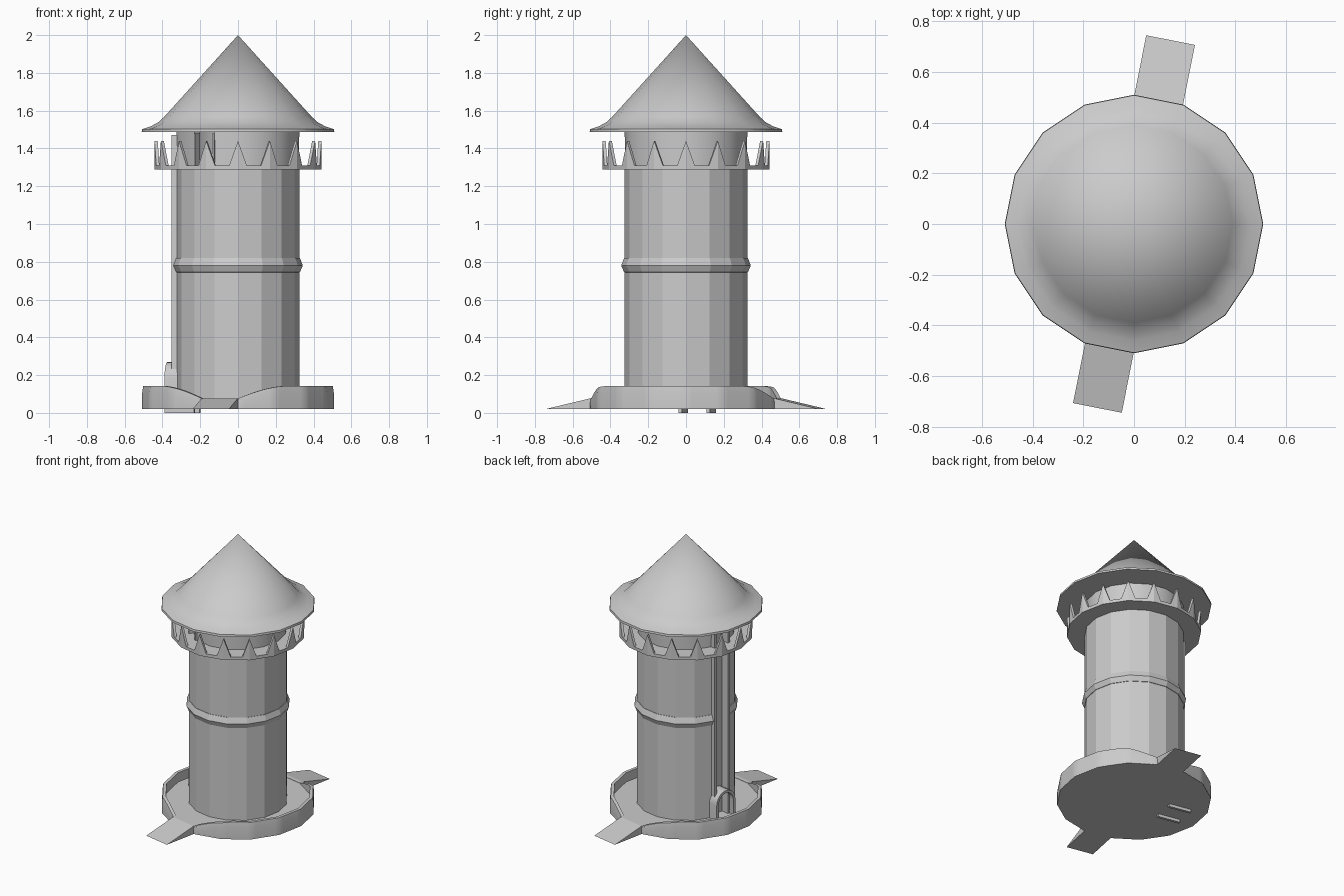
import bpy, bmesh, math
from mathutils import Matrix, Vector

if "Cube" in bpy.data.objects:
    bpy.data.objects.remove(bpy.data.objects["Cube"])

SIDES = 16
STEP = 2 * math.pi / SIDES
FLOOR, RIM, BOTTOM = 0.075, 0.14, 0.02
SLOT, DOORWAY, RAMPS = 7, 10, (3, 11)   # side numbers, counted from +x

stone = bpy.data.materials.new("stone_grey")
stone.use_nodes = True
stone.diffuse_color = (0.6, 0.6, 0.6, 1)
stone.node_tree.nodes["Principled BSDF"].inputs["Base Color"].default_value = (0.6, 0.6, 0.6, 1)


def finish(name, bm, smooth=0):
    bmesh.ops.remove_doubles(bm, verts=bm.verts, dist=0.0001)
    bmesh.ops.recalc_face_normals(bm, faces=bm.faces)
    mesh = bpy.data.meshes.new(name)
    bm.to_mesh(mesh)
    bm.free()
    mesh.materials.append(stone)
    obj = bpy.data.objects.new(name, mesh)
    bpy.context.collection.objects.link(obj)
    if smooth:
        bpy.ops.object.select_all(action="DESELECT")
        bpy.context.view_layer.objects.active = obj
        obj.select_set(True)
        bpy.ops.object.shade_smooth_by_angle(angle=math.radians(smooth))
    return obj


def polar(r, angle, z):
    return Vector((r * math.cos(angle), r * math.sin(angle), z))


def lathe(name, profile, skip=(), smooth=0):
    """Sweep a closed (radius, z) profile round the tower, leaving some sides open."""
    bm = bmesh.new()
    rings = [[bm.verts.new(polar(r, i * STEP, z)) for r, z in profile] for i in range(SIDES)]
    n = len(profile)
    for i in range(SIDES):
        if i in skip:
            continue
        a, b = rings[i], rings[(i + 1) % SIDES]
        for k in range(n):
            m = (k + 1) % n
            if profile[k][0] + profile[m][0] > 0:
                bm.faces.new((a[k], a[m], b[m], b[k]))
        if (i - 1) % SIDES in skip:
            bm.faces.new(a)
        if (i + 1) % SIDES in skip:
            bm.faces.new(b)
    bmesh.ops.dissolve_degenerate(bm, edges=bm.edges, dist=0.0001)
    return finish(name, bm, smooth)


def extrude_outline(name, outline, depth, side, offset, smooth=0):
    """Extrude a (tangent, z) outline outward along the middle direction of a side."""
    bm = bmesh.new()
    turn = Matrix.Rotation((side + 0.5) * STEP, 4, "Z")
    face = bm.faces.new([bm.verts.new(turn @ Vector((offset, t, z))) for t, z in outline])
    out = bmesh.ops.extrude_face_region(bm, geom=[face])
    moved = [v for v in out["geom"] if isinstance(v, bmesh.types.BMVert)]
    bmesh.ops.translate(bm, verts=moved, vec=turn @ Vector((depth, 0, 0)))
    return finish(name, bm, smooth)


def box_outline(t0, t1, z0, z1):
    return [(t0, z0), (t1, z0), (t1, z1), (t0, z1)]


# Round base floor
lathe("base_floor", [(0, BOTTOM), (0.505, BOTTOM), (0.505, FLOOR), (0, FLOOR)])


# Low rim wall that dips down to the floor at each ramp
def rim_height(angle):
    gap = min(abs((angle - (s + 0.5) * STEP + math.pi) % (2 * math.pi) - math.pi) for s in RAMPS)
    t = min(max((gap - STEP / 2) / (1.4 * STEP), 0), 1)
    return FLOOR + 0.002 + (RIM - FLOOR) * math.sin(t * math.pi / 2)


bm = bmesh.new()
sections = []
SUB = 6
for i in range(SIDES * SUB):
    side, part = divmod(i, SUB)
    p = polar(1, side * STEP, 0).lerp(polar(1, (side + 1) * STEP, 0), part / SUB)
    top = rim_height(math.atan2(p.y, p.x))
    rows = ((0.507, BOTTOM), (0.507, top * 0.75), (0.502, top), (0.48, top), (0.48, BOTTOM + 0.01))
    sections.append([bm.verts.new((p.x * r, p.y * r, z)) for r, z in rows])
for i, a in enumerate(sections):
    b = sections[(i + 1) % len(sections)]
    for k in range(5):
        m = (k + 1) % 5
        bm.faces.new((a[k], a[m], b[m], b[k]))
finish("base_rim", bm, 30)

# Entry ramps at the front and back
for side, label in zip(RAMPS, ("back", "front")):
    bm = bmesh.new()
    turn = Matrix.Rotation((side + 0.5) * STEP, 4, "Z")
    wedge = ((0.47, BOTTOM), (0.74, BOTTOM), (0.497, FLOOR + 0.002), (0.47, FLOOR + 0.002))
    near, far = ([bm.verts.new(turn @ Vector((r, t, z))) for r, z in wedge] for t in (-0.098, 0.098))
    bm.faces.new(near)
    bm.faces.new(far)
    for k in range(4):
        m = (k + 1) % 4
        bm.faces.new((near[k], near[m], far[m], far[k]))
    finish(label + "_ramp", bm)

# Hollow tower, with a tall slot in one side
lathe("tower_wall", [(0.29, FLOOR), (0.325, FLOOR), (0.325, 1.29), (0.29, 1.29)], {SLOT})
lathe("gallery_wall", [(0.29, 1.29), (0.32, 1.29), (0.325, 1.49), (0.29, 1.49)], {SLOT, DOORWAY}, 30)
lathe("tower_band", [(0.31, 0.74), (0.328, 0.745), (0.343, 0.78), (0.328, 0.82), (0.31, 0.82)], {SLOT})

# Slot posts and recessed back panel
for sign, label in ((-1, "right"), (1, "left")):
    t = sign * 0.06
    extrude_outline(label + "_slot_post", box_outline(t - 0.01, t + 0.01, FLOOR, 1.47), 0.06, SLOT, 0.285)
extrude_outline("slot_panel", box_outline(-0.06, 0.06, FLOOR, 1.48), 0.01, SLOT, 0.28)

# Gallery doorway jambs
for sign, label in ((-1, "right"), (1, "left")):
    t = sign * 0.058
    extrude_outline(label + "_door_jamb", box_outline(t - 0.006, t + 0.006, 1.3, 1.48), 0.04, DOORWAY, 0.285)


# Arched hood at the foot of the slot
def arc(r, steps=10):
    return [(r * math.cos(math.pi * k / steps), 0.185 + r * math.sin(math.pi * k / steps))
            for k in range(steps + 1)]


outer, inner = arc(0.085), arc(0.066)
arch = [(0.085, 0)] + outer + [(-0.085, 0), (-0.066, 0)] + inner[::-1] + [(0.066, 0)]
extrude_outline("slot_arch", arch, 0.16, SLOT, 0.22, 30)

# Gallery deck
lathe("gallery_deck", [(0.30, 1.288), (0.442, 1.288), (0.442, 1.31), (0.30, 1.31)])

# Pointed battlements, folded round each corner of the deck
bm = bmesh.new()
for i in range(SIDES):
    corner = polar(1, i * STEP, 0)
    feet = [corner.lerp(polar(1, (i + d) * STEP, 0), 0.28) for d in (-1, 1)]
    shells = []
    for r in (0.442, 0.425):
        pts = [(feet[0], 1.308), (corner, 1.308), (feet[1], 1.308), (corner, 1.44)]
        shells.append([bm.verts.new((p.x * r, p.y * r, z)) for p, z in pts])
    for s in shells:
        bm.faces.new((s[0], s[1], s[3]))
        bm.faces.new((s[1], s[2], s[3]))
    a, b = shells
    for k, m in ((0, 1), (1, 2), (2, 3), (3, 0)):
        bm.faces.new((a[k], a[m], b[m], b[k]))
finish("battlement_spikes", bm)

# Flared conical roof
lathe("roof", [(0, 1.487), (0.51, 1.487), (0.508, 1.502), (0.46, 1.518), (0.42, 1.54),
               (0.39, 1.568), (0, 2.0)], smooth=40)
